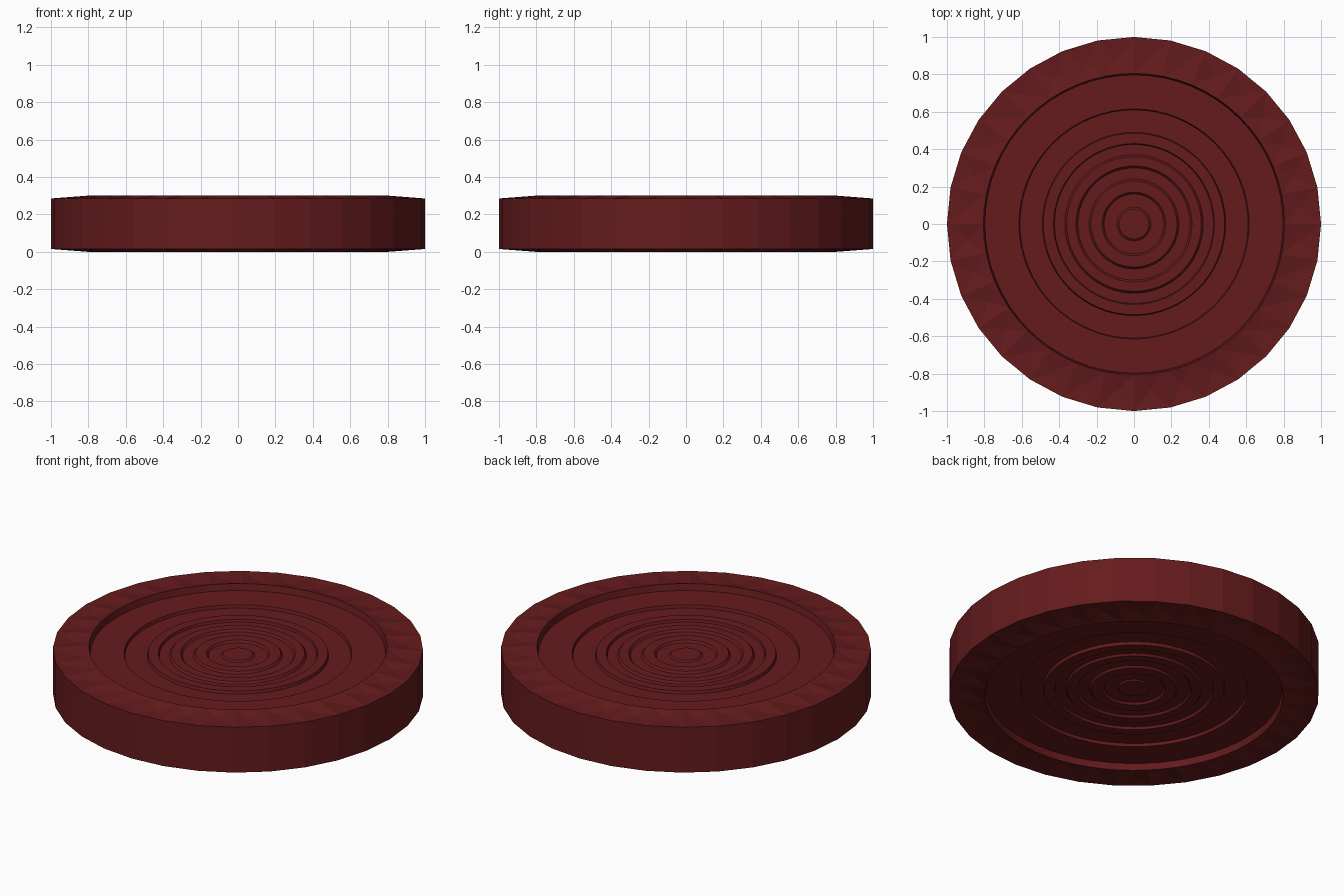
import bpy, bmesh, math

if "Cube" in bpy.data.objects:
    bpy.data.objects.remove(bpy.data.objects["Cube"])

N = 64                      # fine segments; the outer edge uses every second one
H = 0.30                    # overall height
EDGE_Z, RIM_R = 0.285, 0.805

# Half profile of the recessed face: (radius, z), from rim to middle
FACE = [(RIM_R, H), (0.797, 0.262), (0.615, 0.262), (0.61, 0.245),
        (0.49, 0.245), (0.485, 0.262), (0.43, 0.262), (0.425, 0.248),
        (0.37, 0.248), (0.36, 0.26), (0.31, 0.26), (0.30, 0.248),
        (0.24, 0.248), (0.23, 0.26), (0.17, 0.26), (0.16, 0.248),
        (0.09, 0.248), (0.08, 0.256)]

mat = bpy.data.materials.new("dark_red")
mat.diffuse_color = (0.13, 0.011, 0.012, 1)
mat.use_nodes = True
mat.node_tree.nodes["Principled BSDF"].inputs["Base Color"].default_value = mat.diffuse_color


def make_object(name, bm):
    bmesh.ops.remove_doubles(bm, verts=bm.verts, dist=1e-5)
    bmesh.ops.recalc_face_normals(bm, faces=bm.faces)
    mesh = bpy.data.meshes.new(name)
    bm.to_mesh(mesh)
    bm.free()
    mesh.materials.append(mat)
    ob = bpy.data.objects.new(name, mesh)
    bpy.context.collection.objects.link(ob)
    return ob


def ring(bm, r, z, n=N):
    return [bm.verts.new((r * math.cos(2 * math.pi * i / n),
                          r * math.sin(2 * math.pi * i / n), z)) for i in range(n)]


def flip(z, top):
    return z if top else H - z


bm = bmesh.new()
outer = {}
for top in (True, False):
    # Stepped concentric rings of the face
    rings = [ring(bm, r, flip(z, top)) for r, z in FACE]
    for a, b in zip(rings, rings[1:]):
        for i in range(N):
            j = (i + 1) % N
            f = bm.faces.new((a[i], a[j], b[j], b[i]))
            f.smooth = True
    bm.faces.new(rings[-1])
    # Serrated rim: each facet is pressed in at its middle
    edge = outer[top] = ring(bm, 1.0, flip(EDGE_Z, top), N // 2)
    for k in range(N // 2):
        a, b = edge[k], edge[(k + 1) % (N // 2)]
        i0, i1, i2 = (rings[0][(2 * k + d) % N] for d in range(3))
        ang = 2 * math.pi * (k + 0.5) / (N // 2)
        c = bm.verts.new((0.89 * math.cos(ang), 0.89 * math.sin(ang),
                          flip(0.280, top)))
        for tri in ((a, b, c), (b, i2, c), (i2, i1, c), (i1, i0, c), (i0, a, c)):
            bm.faces.new(tri)

# Faceted outer side
for k in range(N // 2):
    j = (k + 1) % (N // 2)
    bm.faces.new((outer[False][k], outer[False][j], outer[True][j], outer[True][k]))

piece = make_object("game_piece", bm)
for e in piece.data.edges:
    e.use_edge_sharp = False
bpy.context.view_layer.objects.active = piece
piece.select_set(True)
bpy.ops.object.shade_smooth_by_angle(angle=math.radians(8))
